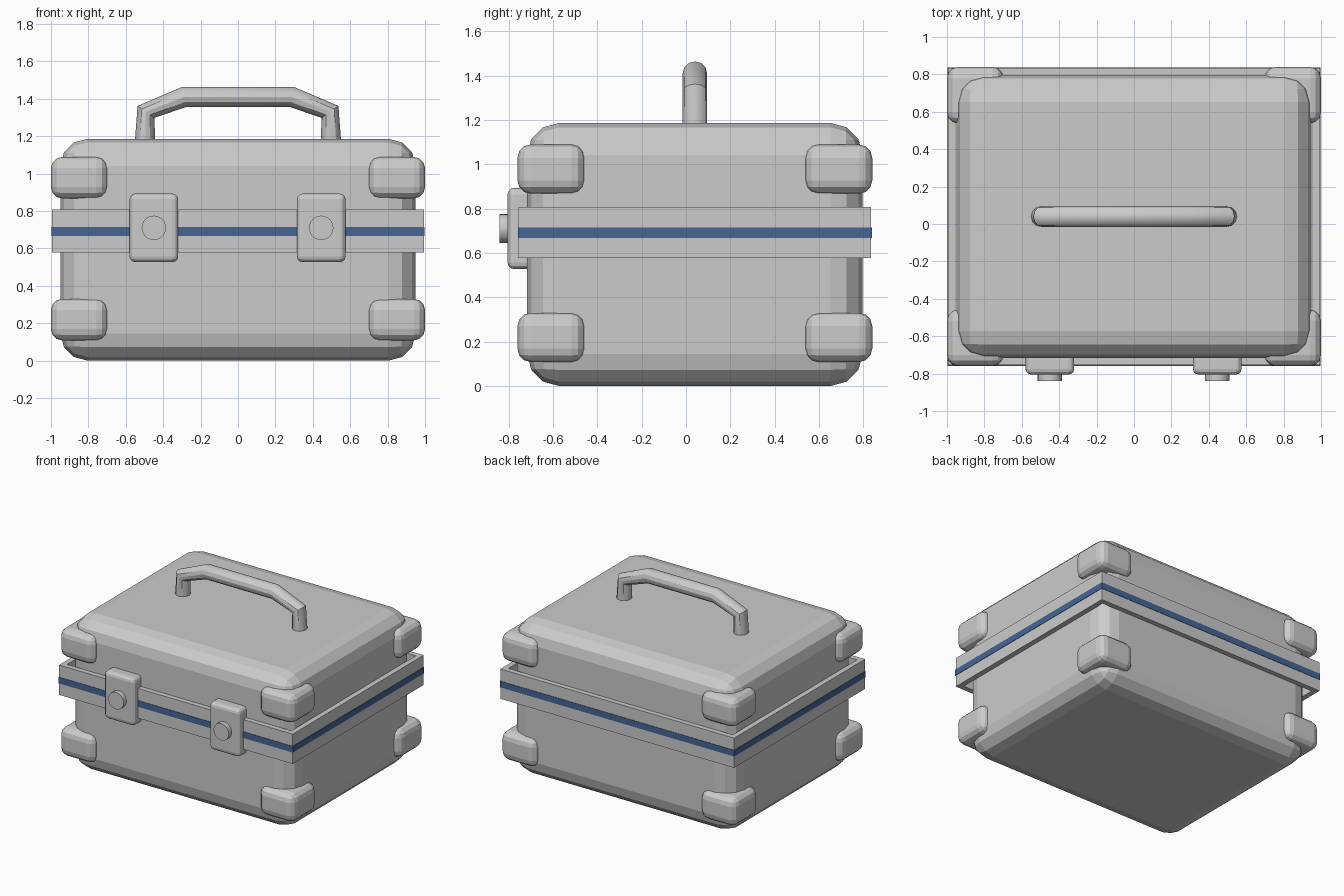
import bpy, bmesh

if "Cube" in bpy.data.objects:
    bpy.data.objects.remove(bpy.data.objects["Cube"])

CY = 0.04  # depth centre of the case body


def box(name, lo, hi, bevel=0.0, segs=3):
    """Box between two corners, optionally rounded."""
    bm = bmesh.new()
    bmesh.ops.create_cube(bm, size=1)
    for v in bm.verts:
        v.co = [(a + b) / 2 + c * (b - a) for a, b, c in zip(lo, hi, v.co)]
    if bevel:
        bmesh.ops.bevel(bm, geom=bm.edges[:], offset=bevel, segments=segs,
                        profile=0.5, affect='EDGES', clamp_overlap=True)
    return finish(name, bm)


def finish(name, bm):
    bmesh.ops.recalc_face_normals(bm, faces=bm.faces[:])
    me = bpy.data.meshes.new(name)
    bm.to_mesh(me)
    bm.free()
    ob = bpy.data.objects.new(name, me)
    bpy.context.collection.objects.link(ob)
    return ob


def frame(name, hx, hy, z0, z1, t):
    """Rectangular hollow frame with wall thickness t."""
    bm = bmesh.new()
    loops = []
    for inset, z in ((0, z0), (0, z1), (t, z1), (t, z0)):
        x, y = hx - inset, hy - inset
        loops.append([bm.verts.new((sx * x, CY + sy * y, z))
                      for sx, sy in ((-1, -1), (1, -1), (1, 1), (-1, 1))])
    for i in range(4):
        a, b = loops[i], loops[(i + 1) % 4]
        for j in range(4):
            k = (j + 1) % 4
            bm.faces.new((a[j], a[k], b[k], b[j]))
    return finish(name, bm)


# Case body
box("case_body", (-0.95, CY - 0.757, 0), (0.95, CY + 0.757, 1.186), 0.145, 3)

# Middle band and blue stripe
frame("middle_band", 0.994, 0.795, 0.578, 0.807, 0.04)
stripe = frame("blue_stripe", 0.997, 0.798, 0.667, 0.715, 0.02)
blue = bpy.data.materials.new("blue")
blue.diffuse_color = (0.06, 0.13, 0.3, 1)
blue.use_nodes = True
blue.node_tree.nodes["Principled BSDF"].inputs["Base Color"].default_value = blue.diffuse_color
stripe.data.materials.append(blue)

# Corner guards
for zn, z0 in (("lower", 0.108), ("upper", 0.867)):
    for xn, sx in (("left", -1), ("right", 1)):
        for yn, sy in (("front", -1), ("back", 1)):
            xs = sorted((sx * 0.697, sx * 1.0))
            ys = sorted((CY + sy * 0.497, CY + sy * 0.8))
            box(f"corner_guard_{zn}_{yn}_{xn}", (xs[0], ys[0], z0),
                (xs[1], ys[1], z0 + 0.222), 0.06, 3)

# Latches with round buttons
for side, x in (("left", -0.45), ("right", 0.445)):
    box(f"latch_{side}", (x - 0.13, -0.805, 0.527), (x + 0.13, -0.69, 0.893), 0.03, 3)
    bpy.ops.mesh.primitive_cylinder_add(vertices=24, radius=0.065, depth=0.08,
                                        location=(x, -0.80, 0.71),
                                        rotation=(1.5707963, 0, 0))
    bpy.context.object.name = f"latch_button_{side}"
    bpy.ops.object.shade_smooth_by_angle()

# Carry handle: round tube along a bent path
path = [(-0.497, 1.16), (-0.492, 1.33), (-0.287, 1.41)]
path += [(-x, z) for x, z in reversed(path)]
cu = bpy.data.curves.new("carry_handle", 'CURVE')
cu.dimensions = '3D'
cu.bevel_depth = 0.055
cu.bevel_resolution = 4
cu.use_fill_caps = True
sp = cu.splines.new('POLY')
sp.points.add(len(path) - 1)
for p, (x, z) in zip(sp.points, path):
    p.co = (x, CY, z, 1)
handle = bpy.data.objects.new("carry_handle", cu)
bpy.context.collection.objects.link(handle)
bpy.ops.object.select_all(action='DESELECT')
handle.select_set(True)
bpy.context.view_layer.objects.active = handle
bpy.ops.object.convert(target='MESH')
bpy.ops.object.shade_smooth_by_angle()
